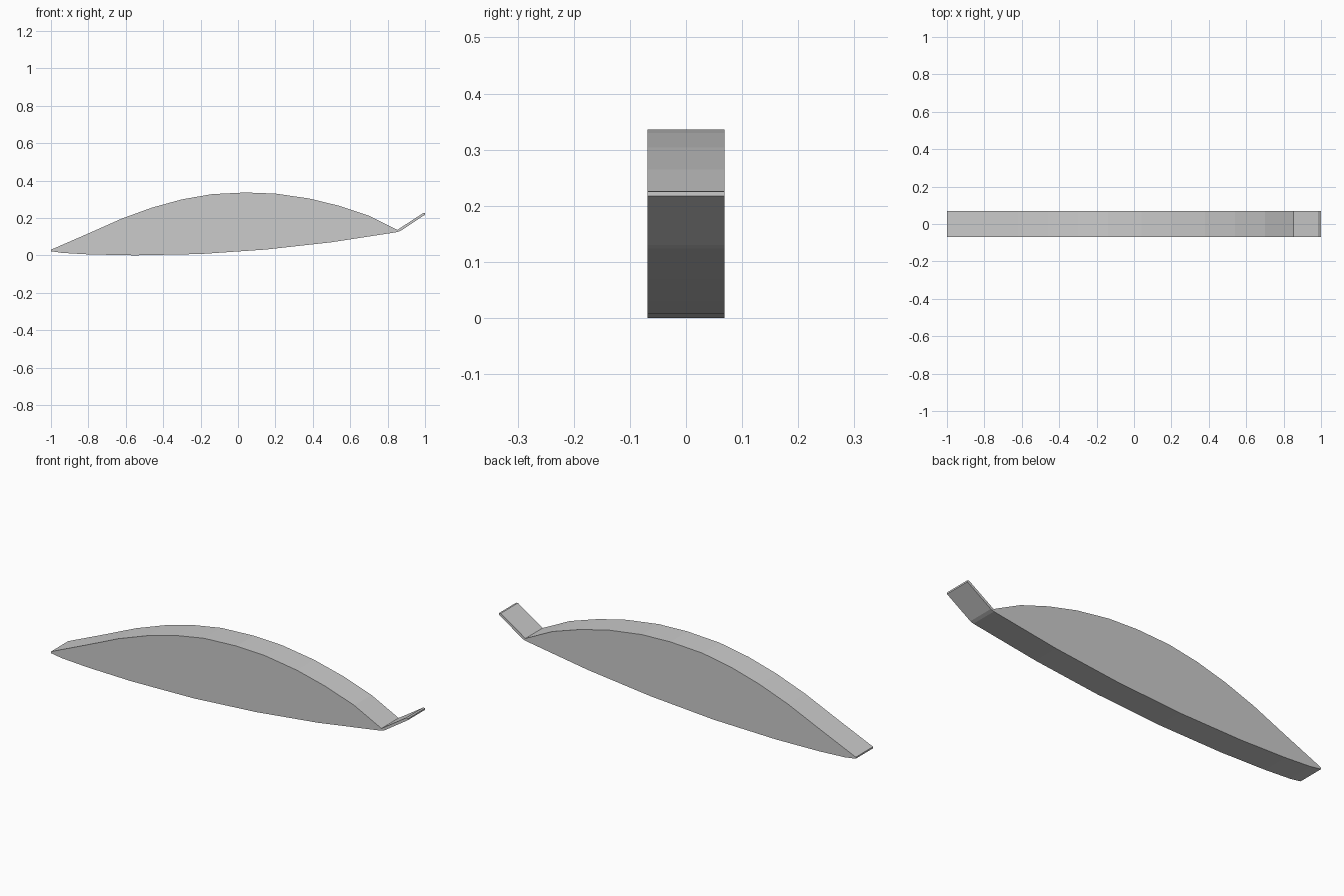
import bpy, bmesh

if "Cube" in bpy.data.objects:
    bpy.data.objects.remove(bpy.data.objects["Cube"])

HALF_WIDTH = 0.069


def extrude_profile(name, points):
    """Extrude a closed x-z outline across the width in y."""
    bm = bmesh.new()
    face = bm.faces.new([bm.verts.new((x, -HALF_WIDTH, z)) for x, z in points])
    ext = bmesh.ops.extrude_face_region(bm, geom=[face])
    moved = [v for v in ext["geom"] if isinstance(v, bmesh.types.BMVert)]
    bmesh.ops.translate(bm, verts=moved, vec=(0, 2 * HALF_WIDTH, 0))
    bmesh.ops.recalc_face_normals(bm, faces=bm.faces)
    mesh = bpy.data.meshes.new(name)
    bm.to_mesh(mesh)
    bm.free()
    obj = bpy.data.objects.new(name, mesh)
    bpy.context.collection.objects.link(obj)
    return obj


# Main curved blade: upper curve, then lower curve back to the nose
upper = [(-1, 0.03), (-0.8, 0.117), (-0.62, 0.197), (-0.46, 0.255),
         (-0.3, 0.299), (-0.14, 0.327), (0.04, 0.336), (0.2, 0.33),
         (0.38, 0.304), (0.54, 0.265), (0.7, 0.212), (0.852, 0.136)]
lower = [(0.85, 0.124), (0.5, 0.07), (0.15, 0.031), (-0.2, 0.007),
         (-0.55, 0), (-0.8, 0.005), (-0.94, 0.013), (-1, 0.022)]
extrude_profile("blade", upper + lower)

# Thin upturned lip at the trailing end
extrude_profile("trailing_lip", [
    (0.852, 0.136), (0.99, 0.226), (1, 0.225), (1, 0.217),
    (0.868, 0.13), (0.85, 0.124)])
